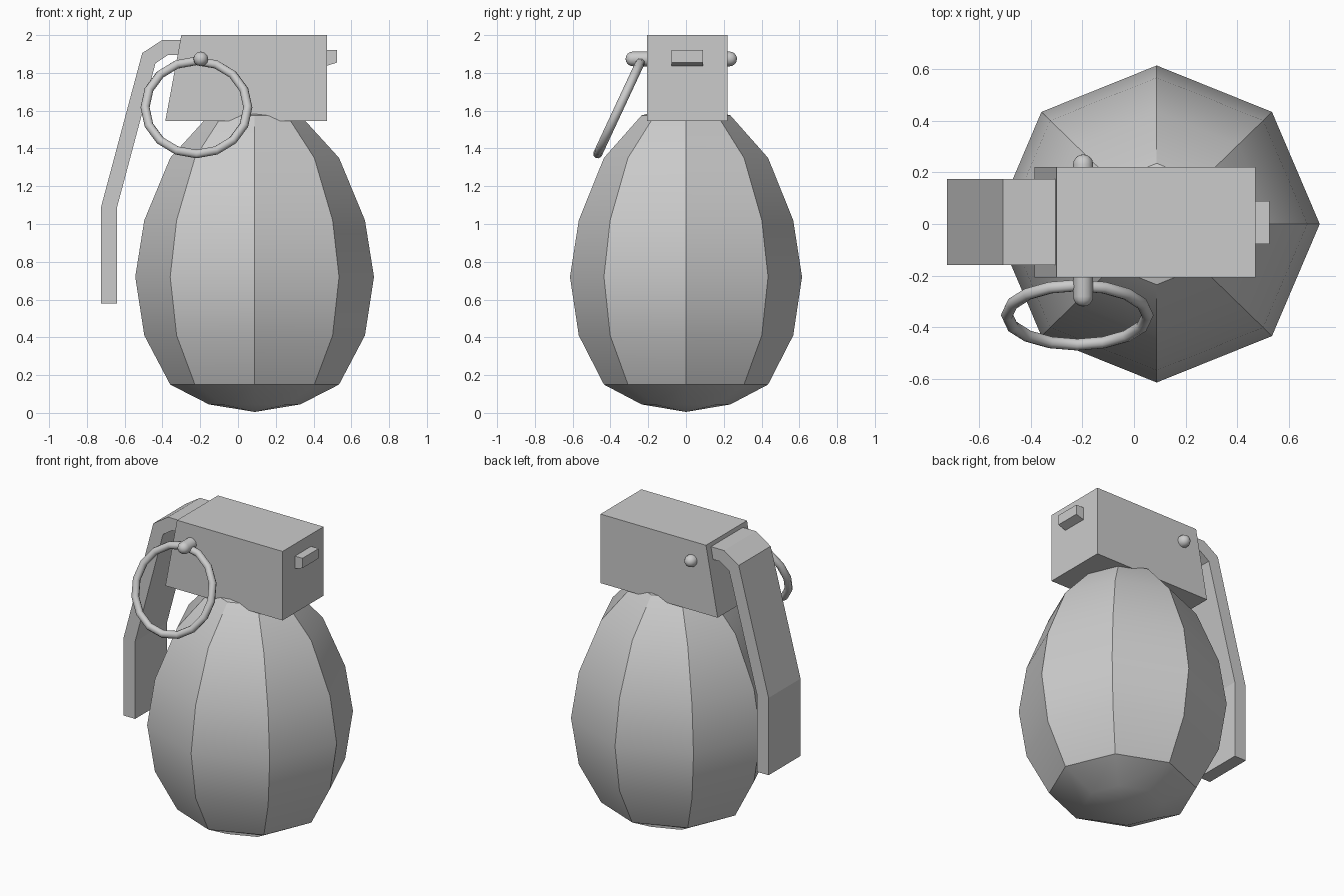
import bpy, bmesh, math
from mathutils import Matrix, Vector

cube = bpy.data.objects.get("Cube")
if cube:
    bpy.data.objects.remove(cube, do_unlink=True)

grey = bpy.data.materials.new("plain_grey")
grey.use_nodes = True
colour = (0.6, 0.6, 0.6, 1)
grey.diffuse_color = colour
grey.node_tree.nodes["Principled BSDF"].inputs["Base Color"].default_value = colour


def finish(name, bm, smooth=None):
    """Turn a bmesh into a named object, optionally smooth below an angle."""
    bmesh.ops.recalc_face_normals(bm, faces=bm.faces)
    mesh = bpy.data.meshes.new(name)
    bm.to_mesh(mesh)
    bm.free()
    mesh.materials.append(grey)
    obj = bpy.data.objects.new(name, mesh)
    bpy.context.collection.objects.link(obj)
    if smooth:
        bpy.ops.object.select_all(action='DESELECT')
        obj.select_set(True)
        bpy.context.view_layer.objects.active = obj
        bpy.ops.object.shade_smooth_by_angle(angle=math.radians(smooth))
    return obj


def lathe(profile, sides, matrix):
    """Revolve (radius, height) points; the first and last are poles."""
    bm = bmesh.new()
    rings = []
    for r, z in profile[1:-1]:
        angles = [math.tau * i / sides for i in range(sides)]
        rings.append([bm.verts.new((r * math.cos(a), r * math.sin(a), z)) for a in angles])
    start, end = (bm.verts.new((0, 0, p[1])) for p in (profile[0], profile[-1]))
    for i in range(sides):
        j = (i + 1) % sides
        bm.faces.new((start, rings[0][j], rings[0][i]))
        bm.faces.new((end, rings[-1][i], rings[-1][j]))
        for low, high in zip(rings, rings[1:]):
            bm.faces.new((low[i], low[j], high[j], high[i]))
    bm.transform(matrix)
    return bm


def extrude_side(name, outline, y0, y1):
    """Extrude an (x, z) outline from y0 to y1."""
    bm = bmesh.new()
    face = bm.faces.new([bm.verts.new((x, y0, z)) for x, z in outline])
    new = bmesh.ops.extrude_face_region(bm, geom=[face])["geom"]
    verts = [v for v in new if isinstance(v, bmesh.types.BMVert)]
    bmesh.ops.translate(bm, verts=verts, vec=(0, y1 - y0, 0))
    return finish(name, bm)


# Faceted egg-shaped body
egg = [(0, 0.005), (0.242, 0.045), (0.447, 0.15), (0.584, 0.41), (0.632, 0.72),
       (0.584, 1.02), (0.447, 1.35), (0.242, 1.575), (0, 1.64)]
place = Matrix.Translation((0.088, 0, 0)) @ Matrix.Diagonal((1, 0.972, 1, 1))
finish("body", lathe(egg, 8, place), 30)

# Head block with a slanted side, and the small catch opposite
extrude_side("head_block", [(-0.385, 1.545), (0.47, 1.545), (0.47, 2), (-0.3, 2)], -0.207, 0.22)
extrude_side("catch", [(0.46, 1.834), (0.525, 1.855), (0.525, 1.92), (0.46, 1.92)], -0.078, 0.09)

# Bent side lever
lever = [(-0.3, 1.975), (-0.4, 1.975), (-0.507, 1.905), (-0.725, 1.09), (-0.725, 0.58),
         (-0.64, 0.58), (-0.64, 1.09), (-0.437, 1.85), (-0.37, 1.895), (-0.31, 1.895)]
extrude_side("side_lever", lever, -0.158, 0.175)

# Cross pin with rounded ends
radius, back, front = 0.039, 0.231, -0.281
arc = [(radius * math.sin(a), radius * math.cos(a)) for a in (math.pi / 8 * k for k in range(5))]
pin = [(r, front - h) for r, h in arc] + [(r, back + h) for r, h in reversed(arc)]
turn = Matrix.Translation((-0.197, 0, 1.874)) @ Matrix.Rotation(-math.pi / 2, 4, 'X')
finish("cross_pin", lathe(pin, 12, turn), 50)

# Pull ring hanging from the pin, tilted outward
bm = bmesh.new()
tilt = Matrix.Translation((-0.22, -0.353, 1.617)) @ Matrix.Rotation(math.radians(-25), 4, 'X')
major, minor, count, sides = 0.272, 0.024, 16, 8
loops = []
for i in range(count):
    a = math.tau * i / count
    out = Vector((math.cos(a), 0, math.sin(a)))
    loops.append([bm.verts.new(tilt @ (out * (major + minor * math.cos(b))
                  + Vector((0, minor * math.sin(b), 0))))
                  for b in (math.tau * k / sides for k in range(sides))])
for i in range(count):
    here, there = loops[i], loops[(i + 1) % count]
    for k in range(sides):
        n = (k + 1) % sides
        bm.faces.new((here[k], here[n], there[n], there[k]))
finish("pull_ring", bm, 50)
